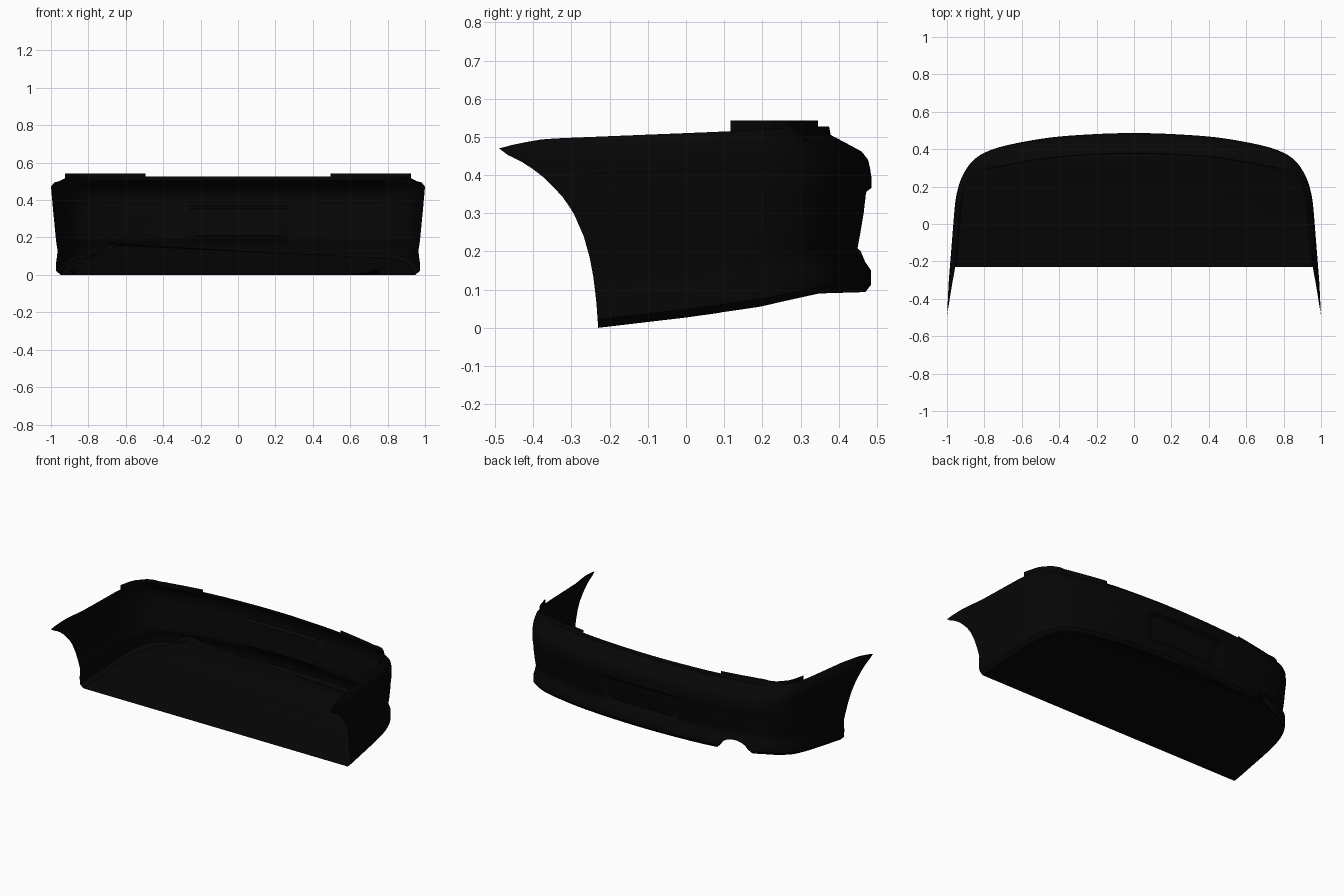
import bpy, bmesh, math
from mathutils import Vector

cube = bpy.data.objects.get("Cube")
if cube:
    bpy.data.objects.remove(cube)

black = bpy.data.materials.new("black plastic")
black.use_nodes = True
colour = (0.0018, 0.0018, 0.0018, 1)
black.diffuse_color = colour
black.node_tree.nodes["Principled BSDF"].inputs["Base Color"].default_value = colour


def table(points, v):
    """Linear lookup in a list of (key, value) pairs with rising keys."""
    if v <= points[0][0]:
        return points[0][1]
    for (a, p), (b, q) in zip(points, points[1:]):
        if v <= b:
            return p + (q - p) * (v - a) / (b - a)
    return points[-1][1]


def spline(points, steps):
    """Catmull-Rom curve through 2D points, excluding the two end guides."""
    out = []
    for a, b, c, d in zip(points, points[1:], points[2:], points[3:]):
        a, b, c, d = map(Vector, (a, b, c, d))
        for k in range(steps):
            t = k / steps
            out.append(0.5 * (2 * b + (c - a) * t + (2 * a - 5 * b + 4 * c - d) * t * t
                              + (3 * b - a - 3 * c + d) * t ** 3))
    out.append(Vector(points[-2]))
    return out


# Plan of the rear and corner, and of the side wings (y, x)
REAR = [(-0.2, 0.485), (0, 0.49), (0.2, 0.485), (0.45, 0.466), (0.68, 0.425), (0.8, 0.385),
        (0.87, 0.335), (0.92, 0.26), (0.945, 0.18), (0.958, 0.1), (0.965, 0.02)]
WING = [(-0.49, 1.0), (-0.3, 0.99), (-0.1, 0.974), (0.1, 0.958)]
# Lower and upper edges by y, wheel arch edge by z
LOWER = [(-0.23, 0), (0, 0.027), (0.2, 0.055), (0.37, 0.09), (0.5, 0.094)]
UPPER = [(-0.49, 0.47), (-0.44, 0.483), (-0.37, 0.495), (-0.3, 0.498), (0.12, 0.515), (0.37, 0.527)]
ARCH = [(0, -0.23), (0.07, -0.235), (0.15, -0.245), (0.22, -0.26), (0.29, -0.288),
        (0.34, -0.32), (0.39, -0.367), (0.42, -0.402), (0.445, -0.44), (0.47, -0.49)]
# Section rows: height fraction, inset at the rear, inset at the sides
ROWS = [(0, 0.02, 0.035), (0.045, 0.005, 0.012), (0.13, 0.005, 0.012), (0.18, 0.02, 0.016),
        (0.25, 0.033, 0.021), (0.27, 0.032, 0.02), (0.37, 0.023, 0.014), (0.48, 0.015, 0.01),
        (0.6, 0.009, 0.007), (0.63, 0.004, 0.006), (0.69, 0.004, 0.004), (0.75, 0.008, 0.003),
        (0.8, 0.013, 0.002), (0.85, 0.03, 0), (0.9, 0.07, 0.002), (0.95, 0.111, 0.008),
        (1, 0.115, 0.028)]
WING_STEPS = 16
NOTCH_X, NOTCH_R, NOTCH_RISE = -0.64, 0.095, 0.075


def rear_point(p, normal, side, row):
    f, rear_in, side_in = row
    low, high = table(LOWER, p.y), table(UPPER, p.y)
    z = low + f * (high - low)
    w = normal.y ** 2
    inset = side_in + (rear_in - side_in) * w
    # shallow plate recess in the middle
    if p.x < 0.24 + 0.06 * f and 0.26 < f < 0.61:
        inset += 0.012
    q = p - normal * inset
    # exhaust notch lifts the lower edge
    x = side * q.x
    d = abs(x - NOTCH_X) / NOTCH_R
    if d < 1:
        z = max(z, low + NOTCH_RISE * math.sqrt(1 - d * d))
    return Vector((x, q.y, z))


def wing_point(s, side, row):
    f, _, inset = row
    front = table(ARCH, f * 0.47)
    front = table(ARCH, f * table(UPPER, front))
    y = 0.1 + s * (front - 0.1)
    low, high = table(LOWER, y), table(UPPER, y)
    inset *= min(1, (y + 0.49) / 0.25)
    return Vector((side * (table(WING, y) - inset), y, low + f * (high - low)))


plan = spline(REAR, 12)
normals = []
for i, p in enumerate(plan):
    t = plan[min(i + 1, len(plan) - 1)] - plan[max(i - 1, 0)]
    normals.append(Vector((-t.y, t.x)).normalized())
normals[0] = Vector((0, 1))


def half(side):
    """Section columns from the middle of the rear to the wing tip."""
    cols = [[rear_point(p, n, side, r) for r in ROWS] for p, n in zip(plan, normals)]
    for k in range(1, WING_STEPS + 1):
        cols.append([wing_point(k / WING_STEPS, side, r) for r in ROWS])
    return cols


left, right = half(1), half(-1)


def make_sheet(name, grid):
    """Surface through a grid of points."""
    bm = bmesh.new()
    verts = [[bm.verts.new(p) for p in col] for col in grid]
    for a, b in zip(verts, verts[1:]):
        for j in range(len(a) - 1):
            bm.faces.new((a[j], a[j + 1], b[j + 1], b[j]))
    bmesh.ops.remove_doubles(bm, verts=bm.verts, dist=0.0005)
    bmesh.ops.recalc_face_normals(bm, faces=bm.faces)
    mesh = bpy.data.meshes.new(name)
    bm.to_mesh(mesh)
    bm.free()
    mesh.materials.append(black)
    obj = bpy.data.objects.new(name, mesh)
    bpy.context.collection.objects.link(obj)
    bpy.ops.object.select_all(action="DESELECT")
    obj.select_set(True)
    bpy.context.view_layer.objects.active = obj
    bpy.ops.object.shade_smooth_by_angle(angle=math.radians(35))


# Outer skin with its wings
make_sheet("bumper_skin", right[:0:-1] + left)


def tray_row(r, l):
    """Strip across the tray, raised into a ridge that fades forward of the notch."""
    if r.x > NOTCH_X:
        return r, r, l
    fade = (r.y + 0.23) / 0.65
    return r, Vector((NOTCH_X, r.y, l.z + NOTCH_RISE * fade)), l


# Undertray spanning between the lower edges
make_sheet("undertray", [tray_row(r[0], l[0]) for r, l in zip(right[1:], left[1:])])

# Upright mounting flanges on the upper corners
for name, cols in (("left_flange", left), ("right_flange", right)):
    edge = [c[-1] for c in cols if abs(c[-1].x) > 0.475 and c[-1].y > 0.115]
    make_sheet(name, [(p, Vector((p.x, p.y, 0.543))) for p in edge])
